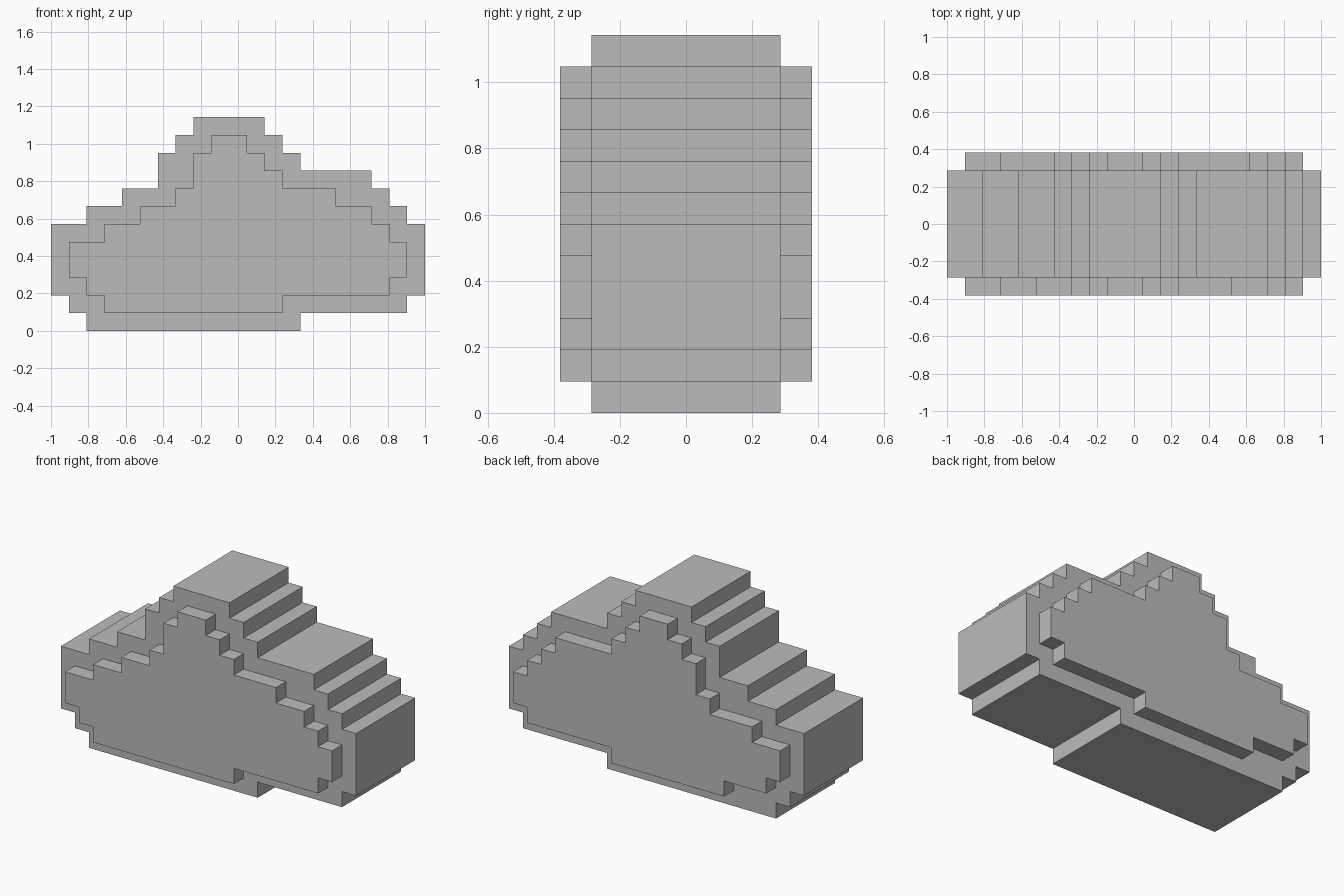
import bpy
import bmesh

cube = bpy.data.objects.get("Cube")
if cube:
    bpy.data.objects.remove(cube, do_unlink=True)

U = 2 / 21  # one block of the grid

grey = bpy.data.materials.new("plain grey")
grey.use_nodes = True
COLOUR = (0.5, 0.5, 0.5, 1)
grey.diffuse_color = COLOUR
grey.node_tree.nodes["Principled BSDF"].inputs["Base Color"].default_value = COLOUR


def outline(rows, base):
    """Stepped outline around rows of (first, last) block, from row `base` up."""
    right, left = [], []
    for k, (a, b) in enumerate(rows, base):
        for side, x in ((left, a), (right, b)):
            if side and side[-1][0] == x:
                side[-1] = (x, k + 1)      # same edge continues upwards
            else:
                side += [(x, k), (x, k + 1)]
    return right + left[::-1]


def stepped_slab(name, rows, base, y0, y1):
    """Extrude a stepped outline from y0 to y1 (in blocks)."""
    bm = bmesh.new()
    pts = outline(rows, base)
    face = bm.faces.new([bm.verts.new(((x - 10.5) * U, y0 * U, z * U)) for x, z in pts])
    ext = bmesh.ops.extrude_face_region(bm, geom=[face], use_keep_orig=True)
    moved = [g for g in ext["geom"] if isinstance(g, bmesh.types.BMVert)]
    bmesh.ops.translate(bm, verts=moved, vec=(0, (y1 - y0) * U, 0))
    bmesh.ops.recalc_face_normals(bm, faces=bm.faces)
    mesh = bpy.data.meshes.new(name)
    bm.to_mesh(mesh)
    bm.free()
    mesh.materials.append(grey)
    obj = bpy.data.objects.new(name, mesh)
    bpy.context.collection.objects.link(obj)
    return obj


# Thick middle of the cloud
core = [(2, 14), (1, 20), (0, 21), (0, 21), (0, 21), (0, 21),
        (2, 20), (4, 19), (6, 18), (6, 14), (7, 13), (8, 12)]
stepped_slab("cloud_core", core, 0, -3, 3)

# Raised front layer
front = [(3, 13), (2, 19), (1, 20), (1, 20), (3, 19),
         (5, 18), (7, 16), (8, 13), (8, 12), (9, 11)]
stepped_slab("cloud_front_layer", front, 1, -4, -2.95)

# Raised back layer, with slightly different steps
back = [(5, 13), (2, 19), (1, 20), (1, 20), (3, 19),
        (6, 18), (7, 17), (7, 13), (8, 12), (9, 11)]
stepped_slab("cloud_back_layer", back, 1, 2.95, 4)
